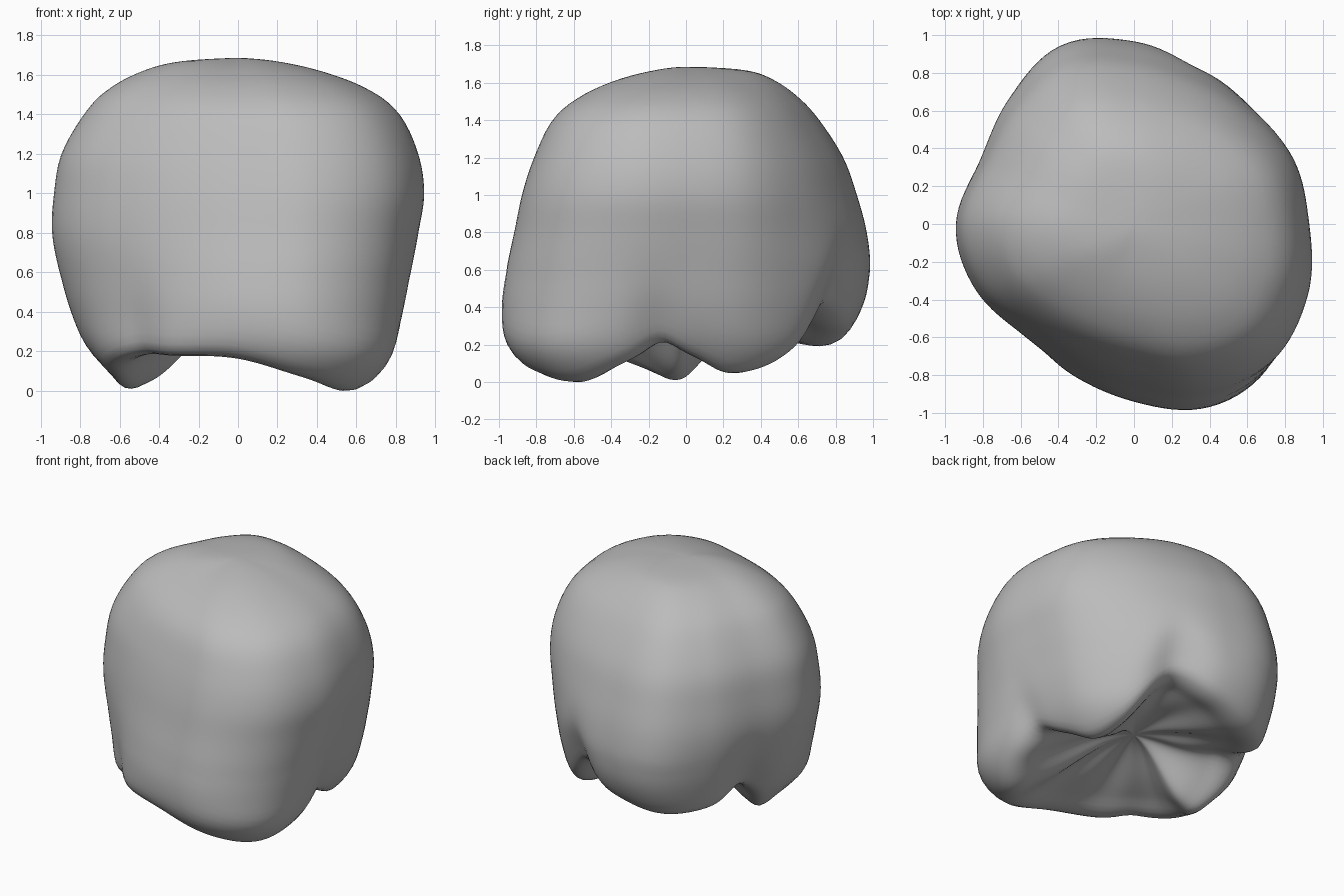
import bpy, bmesh, math

if "Cube" in bpy.data.objects:
    bpy.data.objects.remove(bpy.data.objects["Cube"], do_unlink=True)

SEGMENTS = 128
WALL_RINGS = 44
UNDER_RINGS = 20
HOLLOW = .37

# Outline radius and hem height, every 22.5 degrees from +x
OUTLINE = [.925, .92, .9, .915, .97, 1.03, .95, .89,
           .945, .92, .86, .87, .94, 1.06, 1.09, 1.01]
HEM = [.16, .06, .12, .33, .29, .21, .23, .27,
       .09, .11, .19, .19, .18, .08, .01, .13]

# Side profiles: share of the outline radius at each height
HEIGHTS = [0, .2, .4, .6, .8, 1, 1.2, 1.4, 1.53, 1.62, 1.67, 1.69]
LEFT = [.6, .78, .87, .92, .965, 1, .97, .87, .7, .45, .21, 0]
BACK = [.55, .82, .96, 1, .98, .925, .85, .72, .6, .47, .32, 0]
RIGHT = [.58, .8, .9, .96, 1, .99, .95, .83, .7, .52, .32, 0]
FRONT = [.76, .96, 1, .97, .92, .87, .8, .7, .55, .35, .15, 0]

# Folds in the hem: angle, width, depth, lift
FOLDS = [(349, 8, .05, .08), (70, 12, .1, .09), (155, 11, .08, .06), (232, 7, .04, .01)]


def cubic(a, b, c, d, t):
    return b + .5 * t * (c - a + t * (2*a - 5*b + 4*c - d + t * (3*(b - c) + d - a)))


def around(values, angle):
    """Smooth periodic lookup by angle."""
    n = len(values)
    p = angle / math.tau * n
    i = math.floor(p)
    return cubic(*(values[(i + k) % n] for k in (-1, 0, 1, 2)), p - i)


def along(values, p):
    """Smooth open lookup by key position."""
    v = [2*values[0] - values[1], *values, 2*values[-1] - values[-2]]
    i = min(int(p), len(values) - 2)
    return cubic(*v[i:i + 4], p - i)


def profile(angle, p):
    c, s = math.cos(angle), math.sin(angle)
    side = LEFT if c > 0 else RIGHT
    end = BACK if s > 0 else FRONT
    return c*c * along(side, p) + s*s * along(end, p)


def folds(angle):
    depth = lift = 0
    for centre, width, d, l in FOLDS:
        delta = (math.degrees(angle) - centre + 180) % 360 - 180
        bell = math.exp(-(delta / width) ** 2)
        depth += d * bell
        lift += l * bell
    return depth, lift


def wall_point(angle, t):
    """t runs from 0 at the hem to 1 at the crown."""
    depth, lift = folds(angle)
    start = max(0, around(HEM, angle) + lift) / .2
    p = start + (len(HEIGHTS) - 1 - start) * t
    z = along(HEIGHTS, p)
    r = around(OUTLINE, angle) * profile(angle, p)
    # Corners flare out into feet, folds pinch in
    r *= 1 + .15 * math.sin(2 * angle) ** 2 * math.exp(-(z / .25) ** 2)
    r *= 1 - depth * math.exp(-(t / .12) ** 2)
    return r, z


def under_point(angle, t):
    """t runs from 0 at the hem to 1 at the middle of the hollow."""
    r, z = wall_point(angle, 0)
    r *= 1 - t
    rise = t * t * (3 - 2 * t)
    ripple = .02 * math.sin(9 * angle) * math.sin(math.pi * t) ** 2
    lip = -.025 * math.sin(math.pi * min(1, t * 4))
    # Rounded pouch under the right side
    gap = math.hypot(r * math.cos(angle) + .44, r * math.sin(angle) + .02)
    pouch = -.09 * math.exp(-(gap / .2) ** 2)
    return r, z + (HOLLOW - z) * rise + ripple + lip + pouch


# Puffy body, with its hollow underside
bm = bmesh.new()
crown = bm.verts.new((0, 0, HEIGHTS[-1]))
hollow = bm.verts.new((0, 0, HOLLOW))
rings = []
samples = [(wall_point, i / WALL_RINGS) for i in range(WALL_RINGS - 1, -1, -1)]
samples += [(under_point, i / UNDER_RINGS) for i in range(1, UNDER_RINGS)]
for shape, t in samples:
    ring = []
    for k in range(SEGMENTS):
        angle = math.tau * k / SEGMENTS
        r, z = shape(angle, t)
        ring.append(bm.verts.new((r * math.cos(angle), r * math.sin(angle), z)))
    rings.append(ring)
for k in range(SEGMENTS):
    n = (k + 1) % SEGMENTS
    bm.faces.new((crown, rings[0][k], rings[0][n]))
    bm.faces.new((hollow, rings[-1][n], rings[-1][k]))
    for a, b in zip(rings, rings[1:]):
        bm.faces.new((a[k], b[k], b[n], a[n]))

# Soften the hem edge and the crown
soft = [v for v in bm.verts if v.co.z < .6 or v.co.z > 1.5]
for _ in range(4):
    bmesh.ops.smooth_vert(bm, verts=soft, factor=.4,
                          use_axis_x=True, use_axis_y=True, use_axis_z=True)
bmesh.ops.recalc_face_normals(bm, faces=bm.faces)

# Centre it and stand it on the ground
lo = [min(v.co[i] for v in bm.verts) for i in range(3)]
hi = [max(v.co[i] for v in bm.verts) for i in range(3)]
bmesh.ops.translate(bm, verts=bm.verts,
                    vec=(-(lo[0] + hi[0]) / 2, -(lo[1] + hi[1]) / 2, -lo[2]))

mesh = bpy.data.meshes.new("puffy_body")
bm.to_mesh(mesh)
bm.free()
mesh.shade_smooth()
body = bpy.data.objects.new("puffy_body", mesh)
bpy.context.collection.objects.link(body)

# Plain grey
grey = bpy.data.materials.new("plain grey")
grey.use_nodes = True
colour = (.5, .5, .5, 1)
grey.diffuse_color = colour
grey.node_tree.nodes["Principled BSDF"].inputs["Base Color"].default_value = colour
mesh.materials.append(grey)
